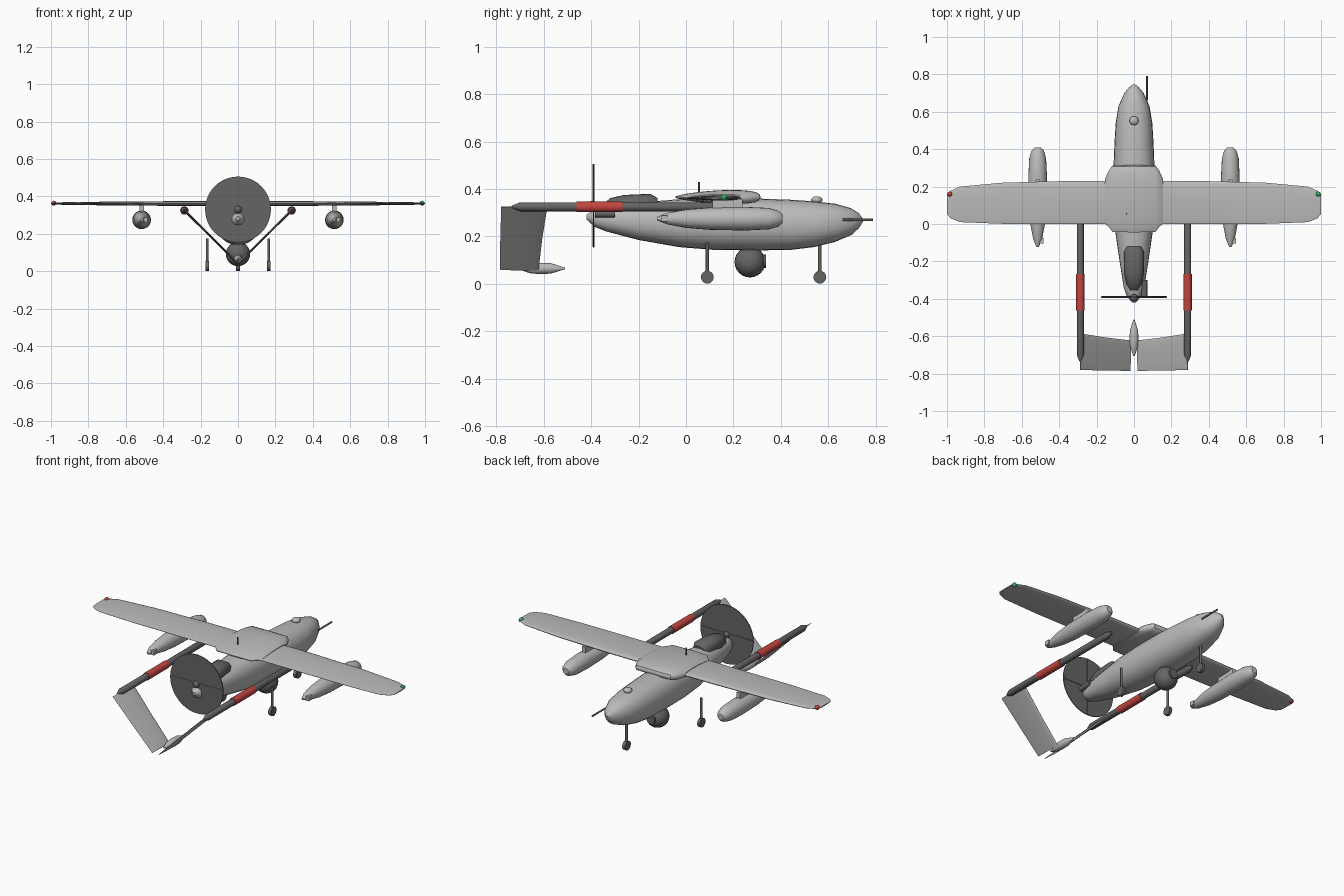
import bpy, bmesh
from math import sin, cos, pi, sqrt
from mathutils import Vector

if "Cube" in bpy.data.objects:
    bpy.data.objects.remove(bpy.data.objects["Cube"])

def material(name, rgb):
    m = bpy.data.materials.new(name)
    m.diffuse_color = (*rgb, 1)
    m.use_nodes = True
    m.node_tree.nodes["Principled BSDF"].inputs["Base Color"].default_value = m.diffuse_color
    return m

DARK = material("dark_grey", (0.13, 0.13, 0.13))
GREY = material("light_grey", (0.5, 0.5, 0.5))
RED = material("red", (0.55, 0.06, 0.05))
GREEN = material("green", (0.02, 0.45, 0.12))

def finish(name, bm, mat, angle=35):
    bmesh.ops.recalc_face_normals(bm, faces=bm.faces)
    me = bpy.data.meshes.new(name)
    bm.to_mesh(me)
    bm.free()
    ob = bpy.data.objects.new(name, me)
    bpy.context.collection.objects.link(ob)
    me.materials.append(mat)
    bpy.ops.object.select_all(action='DESELECT')
    ob.select_set(True)
    bpy.context.view_layer.objects.active = ob
    bpy.ops.object.shade_smooth_by_angle(angle=angle * pi / 180)
    return ob

def loft(name, rings, mat=GREY, angle=35):
    """Skin a list of closed rings and cap the ends."""
    bm = bmesh.new()
    vs = [[bm.verts.new(p) for p in r] for r in rings]
    n = len(vs[0])
    for a, b in zip(vs, vs[1:]):
        for i in range(n):
            j = (i + 1) % n
            bm.faces.new((a[i], a[j], b[j], b[i]))
    bm.faces.new(vs[0])
    bm.faces.new(vs[-1])
    return finish(name, bm, mat, angle)

def body(name, sections, x=0, mat=GREY, n=24, p=1.0):
    """Loft along y; section = (y, half width, z bottom, z top)."""
    def c(v):
        return abs(v) ** p * (1 if v >= 0 else -1)
    return loft(name, [[(x + w * c(cos(2 * pi * i / n)), y,
                         (a + b) / 2 + (b - a) / 2 * c(sin(2 * pi * i / n)))
                        for i in range(n)] for y, w, a, b in sections], mat)

def tube(name, x, z, profile, mat=DARK, n=16):
    """Round body along y; profile = (y, radius)."""
    return body(name, [(y, r, z - r, z + r) for y, r in profile], x, mat, n)

def foil(name, sections, normal=(0, 0, 1), n=12):
    """Aerofoil skin; section = (x, z, trailing y, leading y, thickness)."""
    nv, rings = Vector(normal), []
    def half(t):
        return 2.0 * (sqrt(t) * (1 - t)) ** 0.75 * 0.345 + 0.03
    ts = [(1 - cos(pi * i / n)) / 2 for i in range(n + 1)]
    peak = max(half(t) for t in ts)
    for x, z, te, le, th in sections:
        pts = [(t, 1) for t in ts] + [(t, -1) for t in reversed(ts)]
        rings.append([Vector((x, le + (te - le) * t, z)) + nv * (s * th / 2 * half(t) / peak)
                      for t, s in pts])
    return loft(name, rings, GREY, 40)

def ball(name, loc, r, mat, squash=1.0):
    bm = bmesh.new()
    bmesh.ops.create_uvsphere(bm, u_segments=20, v_segments=12, radius=r)
    for v in bm.verts:
        v.co.z *= squash
        v.co += Vector(loc)
    return finish(name, bm, mat)

def box(name, loc, size, mat=GREY):
    bm = bmesh.new()
    bmesh.ops.create_cube(bm, size=1)
    for v in bm.verts:
        v.co = Vector([a * b + c for a, b, c in zip(v.co, size, loc)])
    return finish(name, bm, mat)

def rod(name, a, b, r, mat=DARK, n=12):
    a, b = Vector(a), Vector(b)
    q = (b - a).to_track_quat('Z', 'Y')
    return loft(name, [[e + q @ Vector((r * cos(2 * pi * i / n), r * sin(2 * pi * i / n), 0))
                        for i in range(n)] for e in (a, b)], mat)

# Fuselage
body("fuselage", [(-.42, .01, .272, .292), (-.385, .04, .24, .315), (-.34, .055, .222, .325),
                  (-.2, .077, .185, .343), (-.03, .102, .155, .357), (.12, .11, .143, .36),
                  (.3, .11, .141, .36), (.44, .104, .143, .355), (.54, .098, .155, .348),
                  (.63, .083, .177, .338), (.7, .052, .207, .318), (.73, .027, .235, .298),
                  (.747, .006, .262, .274)], p=.9)

# Engine cowl, exhaust
body("engine_cowl", [(-.355, .018, .3, .33), (-.32, .042, .28, .362), (-.26, .054, .28, .375),
                     (-.15, .054, .28, .38), (-.12, .04, .28, .362)], mat=DARK, p=.75)
tube("exhaust_pipe", .055, .296, [(-.385, .016), (-.3, .016)])

# Wing and centre fairing
half_wing = [(0, .362, 0, .232, .026), (.35, .362, 0, .23, .025), (.7, .362, .001, .221, .02),
             (.93, .362, .01, .2, .014), (.98, .362, .03, .178, .011), (1, .362, .052, .158, .006)]
foil("wing", [(-x, *r) for x, *r in reversed(half_wing[1:])] + half_wing)
fair = [(0, .366, -.045, .315, .06), (.115, .366, -.042, .313, .058),
        (.135, .364, -.015, .285, .05), (.155, .362, .0, .24, .032)]
foil("wing_fairing", [(-x, *r) for x, *r in reversed(fair[1:])] + fair)

# Propeller disc, blades and hub
rod("propeller_disc", (0, -.393, .33), (0, -.388, .33), .176, DARK, 48)
box("propeller_blade_across", (0, -.39, .33), (.35, .009, .018), DARK)
box("propeller_blade_upright", (0, -.39, .33), (.018, .009, .35), DARK)
ball("propeller_hub", (0, -.395, .33), .02, DARK)

for s, side in ((-1, "left"), (1, "right")):
    # Tail boom with red band
    bx = s * .287
    tube(side + "_boom", bx, .325, [(-.735, .005), (-.70, .019), (.12, .019), (.15, .008)])
    tube(side + "_boom_band", bx, .325, [(-.462, .0225), (-.268, .0225)], RED)
    # Inverted V tail panel
    k = sqrt(.5)
    foil(side + "_tail_panel", [(s * .02, .06, -.785, -.622, .011), (s * .15, .19, -.784, -.607, .012),
                                (s * .287, .325, -.78, -.585, .012)], (-s * k, 0, k))
    # Underwing pod and pylon
    px = s * .515
    tube(side + "_pod", px, .275, [(-.122, .007), (-.08, .024), (.0, .039), (.1, .047), (.25, .05),
                                   (.35, .045), (.39, .034), (.408, .018)], GREY, 20)
    box(side + "_pod_tail_box", (px + .012, -.09, .275), (.036, .03, .026))
    box(side + "_pylon", (px, .175, .333), (.024, .125, .05))
    # Main gear
    rod(side + "_gear_leg", (s * .165, .09, .03), (s * .165, .09, .175), .007)
    rod(side + "_wheel", (s * .165 - .009, .09, .028), (s * .165 + .009, .09, .028), .027, DARK, 20)
    # Wingtip light
    ball(side + "_tip_light", (s * .985, .16, .364), .013, RED if s < 0 else GREEN)

# Pod joining the tail panels
tube("tail_pod", 0, .065, [(-.705, .004), (-.66, .02), (-.62, .024), (-.57, .022), (-.51, .003)], GREY)

# Nose gear
rod("nose_gear_leg", (0, .565, .03), (0, .565, .18), .008)
rod("nose_wheel", (-.01, .565, .028), (.01, .565, .028), .027, DARK, 20)

# Sensor turret
ball("sensor_ball", (0, .27, .092), .065, DARK)
rod("sensor_neck", (0, .27, .12), (0, .27, .17), .04)
rod("sensor_lens", (0, .3, .095), (0, .337, .095), .028, DARK, 20)

# Dome, antenna, air probe
ball("top_dome", (0, .552, .354), .024, GREY, .65)
rod("antenna", (-.04, .055, .36), (-.04, .055, .43), .004)
rod("air_probe", (.07, .66, .27), (.07, .79, .27), .005)
